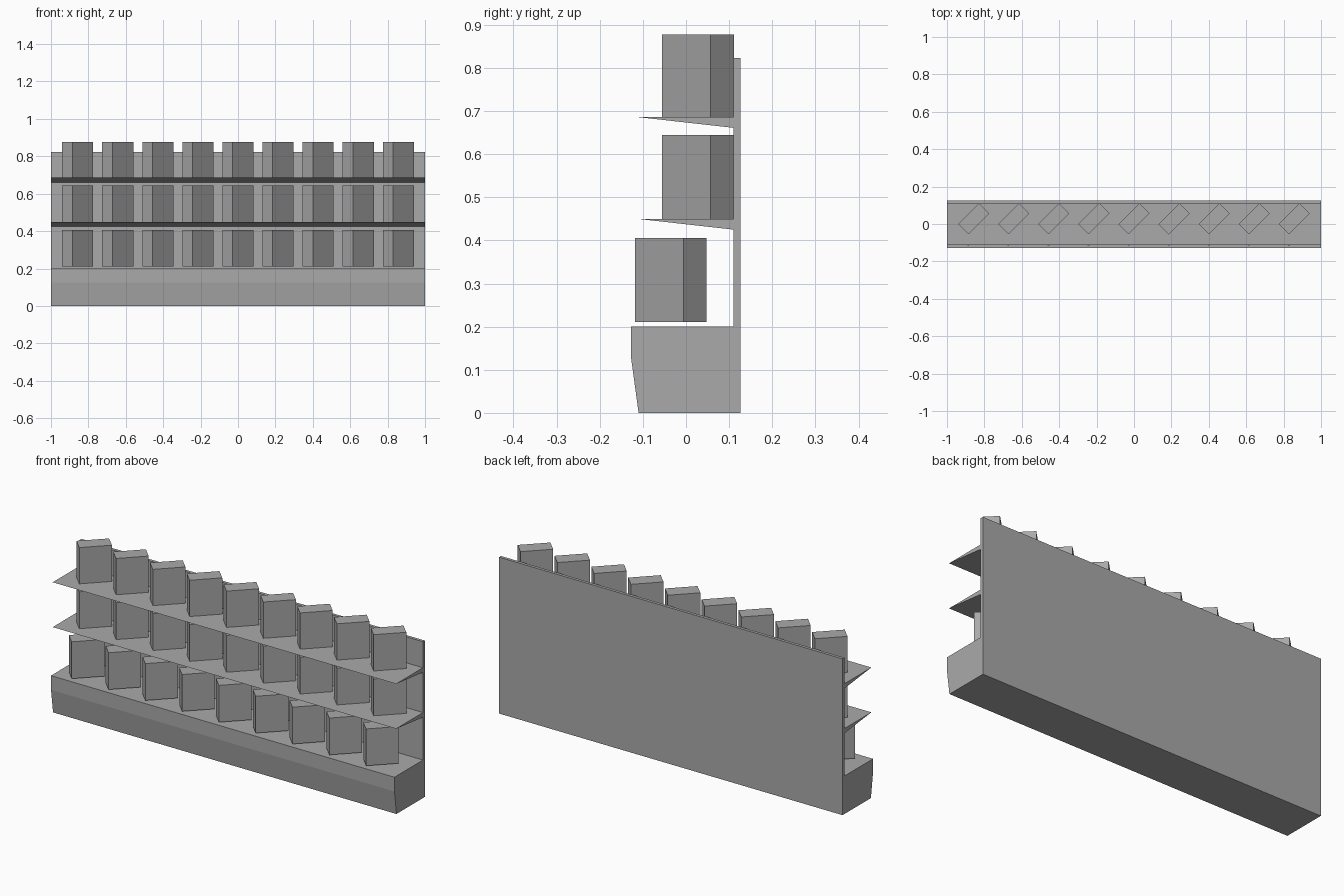
import bpy
import math

if "Cube" in bpy.data.objects:
    bpy.data.objects.remove(bpy.data.objects["Cube"], do_unlink=True)

# One grey material for the whole unit
GREY = (0.4, 0.4, 0.4, 1.0)
grey = bpy.data.materials.new("plain grey")
grey.use_nodes = True
grey.diffuse_color = GREY
grey.node_tree.nodes["Principled BSDF"].inputs["Base Color"].default_value = GREY


def add_object(name, verts, faces):
    mesh = bpy.data.meshes.new(name)
    mesh.from_pydata(verts, [], faces)
    mesh.materials.append(grey)
    obj = bpy.data.objects.new(name, mesh)
    bpy.context.collection.objects.link(obj)
    return obj


def extrude_along_x(name, profile, half_length=1.0):
    """Sweep a (y, z) profile, counter-clockwise seen from +x, along x."""
    n = len(profile)
    verts = [(x, y, z) for x in (-half_length, half_length) for y, z in profile]
    faces = [tuple(reversed(range(n))), tuple(range(n, 2 * n))]
    faces += [(i, (i + 1) % n, (i + 1) % n + n, i + n) for i in range(n)]
    return add_object(name, verts, faces)


def add_box(name, centre, size, angle):
    verts = [(x * size[0] / 2, y * size[1] / 2, z * size[2])
             for z in (0, 1) for x, y in ((-1, -1), (1, -1), (1, 1), (-1, 1))]
    faces = [(3, 2, 1, 0), (4, 5, 6, 7)]
    faces += [(i, (i + 1) % 4, (i + 1) % 4 + 4, i + 4) for i in range(4)]
    obj = add_object(name, verts, faces)
    obj.location = centre
    obj.rotation_euler.z = angle
    return obj


# Plinth with undercut front and the tall back panel, in one profile
extrude_along_x("base_and_back_panel", [
    (-0.11, 0), (0.126, 0), (0.126, 0.823), (0.11, 0.823),
    (0.11, 0.2), (-0.127, 0.2), (-0.127, 0.125)])

# Wedge shelves, thin at the front edge
for name, top in (("lower_shelf", 0.45), ("upper_shelf", 0.686)):
    extrude_along_x(name, [(-0.113, top), (0.11, top - 0.025), (0.11, top)])

# Three rows of boxes, each turned diagonally
COUNT, SPACING = 9, 0.2143
ROWS = (("bottom", -0.035, 0.211), ("middle", 0.028, 0.45), ("top", 0.028, 0.683))
for row, y, z in ROWS:
    for i in range(COUNT):
        x = (i - (COUNT - 1) / 2) * SPACING
        add_box(f"{row}_row_box_{i + 1}", (x, y, z),
                (0.158, 0.077, 0.194), math.radians(45))
